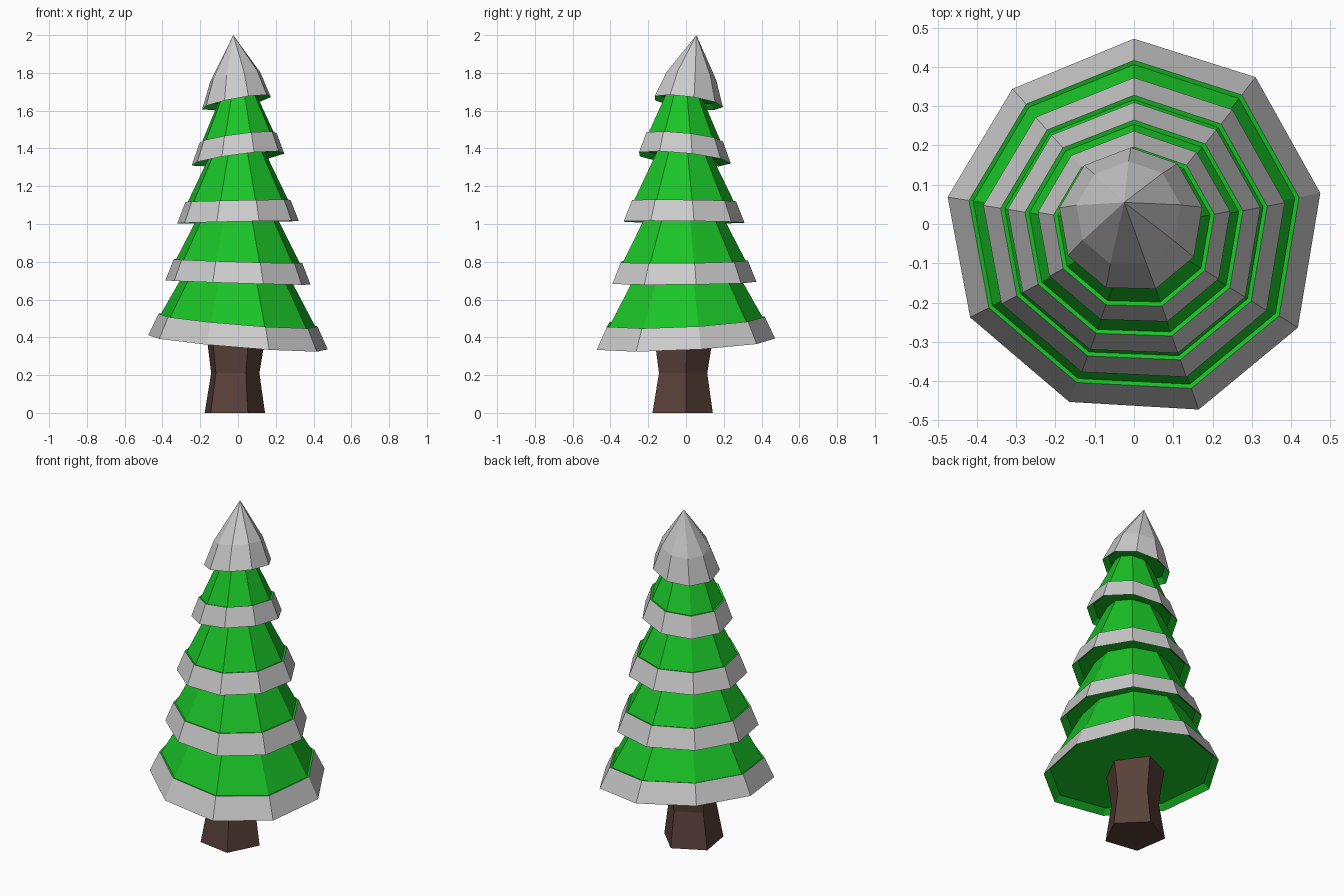
import bpy, bmesh
from math import sin, cos, radians

if "Cube" in bpy.data.objects:
    bpy.data.objects.remove(bpy.data.objects["Cube"])


def material(name, rgb):
    m = bpy.data.materials.new(name)
    m.diffuse_color = (*rgb, 1)
    m.use_nodes = True
    m.node_tree.nodes["Principled BSDF"].inputs["Base Color"].default_value = m.diffuse_color
    return m


green = material("green", (0.01, 0.55, 0.02))
snow = material("snow", (0.8, 0.8, 0.8))
brown = material("brown", (0.1, 0.052, 0.042))


def loft(name, rings, mats, slots):
    """Skin a stack of rings; a one-point ring makes a tip. slots = material per band."""
    bm = bmesh.new()
    loops = [[bm.verts.new(p) for p in ring] for ring in rings]
    for a, b, slot in zip(loops, loops[1:], slots):
        n = len(a)
        for i in range(n):
            j = (i + 1) % n
            quad = (a[i], a[j], b[0]) if len(b) == 1 else (a[i], a[j], b[j], b[i])
            bm.faces.new(quad).material_index = slot
    bm.faces.new(loops[0][::-1])
    if len(loops[-1]) > 2:
        bm.faces.new(loops[-1])
    bmesh.ops.recalc_face_normals(bm, faces=bm.faces)
    me = bpy.data.meshes.new(name)
    bm.to_mesh(me)
    bm.free()
    for m in mats:
        me.materials.append(m)
    ob = bpy.data.objects.new(name, me)
    bpy.context.collection.objects.link(ob)
    return ob


def ring(sides, start, r, c, z, tilt=(0, 0), skew=0.0):
    """Polygon ring, tilted in z and slightly wider towards +x."""
    pts = []
    for i in range(sides):
        a = radians(start + 360 * i / sides)
        x, y = r * cos(a), r * sin(a)
        y *= 1 + skew * x
        pts.append((c[0] + x, c[1] + y, z + tilt[0] * x + tilt[1] * y))
    return pts


# Trunk: five sided, pinched in the middle
loft("trunk", [ring(5, 9, r, c, z) for r, c, z in (
    (0.17, (-0.025, -0.026), 0), (0.136, (-0.021, -0.022), 0.21),
    (0.168, (-0.018, -0.02), 0.42))], [brown], [0, 0])

# Branch tiers: rim z, rim r, band r, band height, top r, top height, y centre, tilt
tiers = [
    (0.37, 0.482, 0.427, 0.118, 0.275, 0.37, -0.010, (-0.08, 0.05)),
    (0.69, 0.390, 0.345, 0.113, 0.200, 0.37, -0.017, (-0.03, 0.01)),
    (1.01, 0.327, 0.282, 0.113, 0.135, 0.39, -0.017, (0.02, -0.01)),
    (1.345, 0.249, 0.208, 0.112, 0.085, 0.36, -0.012, (0.13, -0.10)),
]
for k, (z, r, rb, hb, rt, ht, cy, tilt) in enumerate(tiers, 1):
    # underside, lip, rim, snow edge, small ledge, upper branches
    prof = [(r - 0.035, 0.03), (r, 0), (rb, hb), (rb - 0.011, hb - 0.003), (rt, ht)]
    loft(f"branch_tier_{k}", [ring(9, 90, q, (0, cy), z + h, tilt, 0.13) for q, h in prof],
         [green, snow], [0, 1, 0, 0])

# Snowy tree top with its tip leaning over
tilt = (0.18, -0.13)
rings = [ring(9, 90, q, c, z, tilt, 0.13) for q, c, z in (
    (0.155, (-0.01, 0.012), 1.67), (0.185, (-0.008, 0.01), 1.643),
    (0.135, (-0.014, 0.025), 1.78))]
top = loft("tree_top", rings + [[(-0.025, 0.055, 2.0)]], [green, snow], [0, 1, 1])
top.data.polygons[-1].material_index = 0
